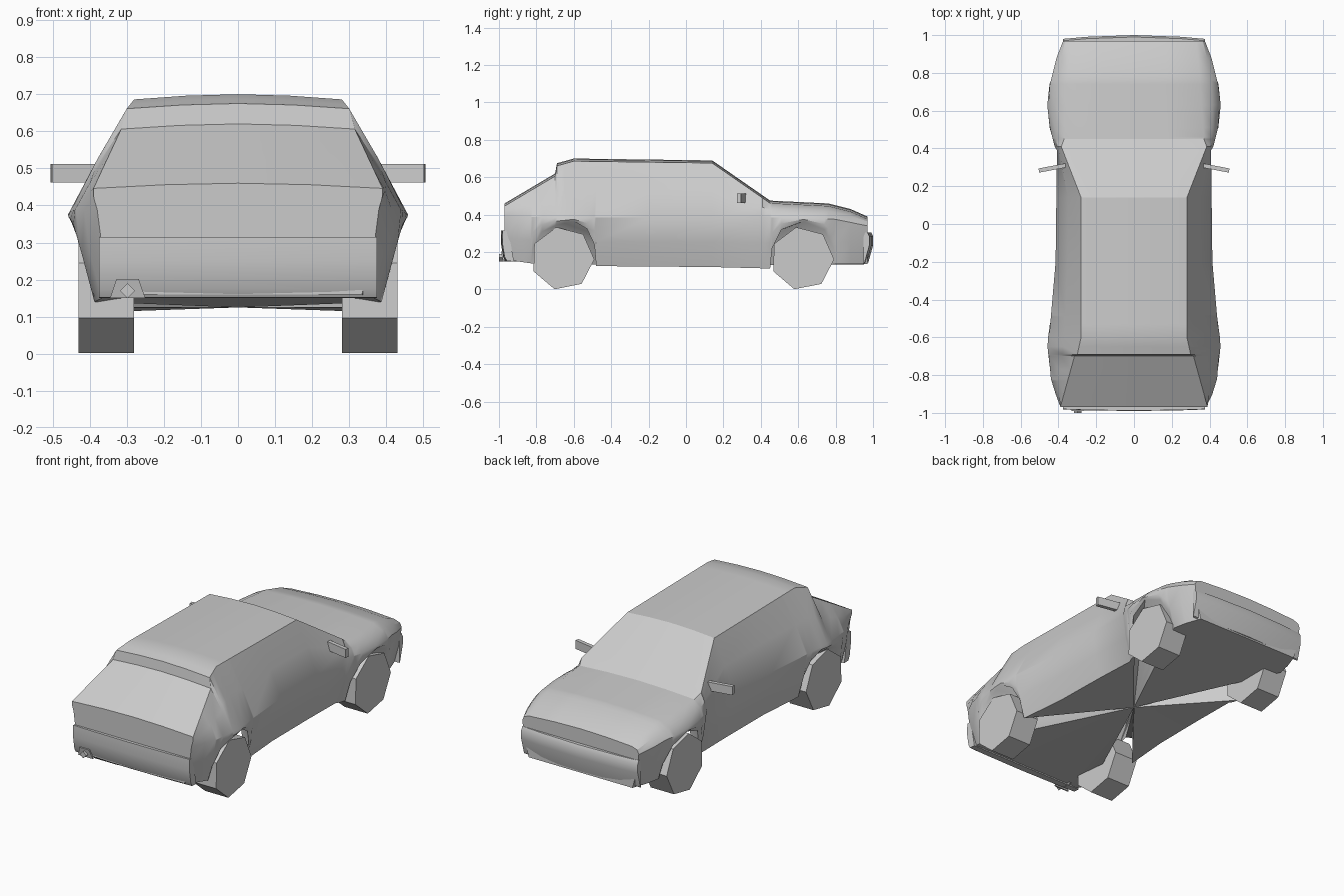
import bpy, bmesh, math
from mathutils import Matrix, Vector

cube = bpy.data.objects.get("Cube")
if cube:
    bpy.data.objects.remove(cube, do_unlink=True)

paint = bpy.data.materials.new("light_grey")
paint.use_nodes = True
grey = (0.6, 0.6, 0.6, 1)
paint.diffuse_color = grey
paint.node_tree.nodes["Principled BSDF"].inputs["Base Color"].default_value = grey


def finish(name, bm, smooth=False):
    bmesh.ops.recalc_face_normals(bm, faces=bm.faces[:])
    mesh = bpy.data.meshes.new(name)
    bm.to_mesh(mesh)
    bm.free()
    mesh.materials.append(paint)
    obj = bpy.data.objects.new(name, mesh)
    bpy.context.collection.objects.link(obj)
    if smooth:
        bpy.ops.object.select_all(action='DESELECT')
        obj.select_set(True)
        bpy.context.view_layer.objects.active = obj
        bpy.ops.object.shade_smooth_by_angle(angle=math.radians(32))
    return obj


def loft(bm, sections):
    """Skin a row of equally long open or closed loops."""
    rows = [[bm.verts.new(p) for p in s] for s in sections]
    for a, b in zip(rows, rows[1:]):
        for i in range(len(a) - 1):
            bm.faces.new((a[i], a[i + 1], b[i + 1], b[i]))
    bm.faces.new(rows[0])
    bm.faces.new(rows[-1])
    return rows


def sample(curve, y):
    for (a, va), (b, vb) in zip(curve, curve[1:]):
        if y <= b:
            return va + (vb - va) * max(0, (y - a) / (b - a))
    return curve[-1][1]


# Body curves along y: ridge height, roof/hood edge, beltline, lower edge
ridge = [(-.97, .46), (-.70, .62), (-.69, .675), (-.60, .70), (.14, .69),
         (.45, .475), (.76, .46), (.88, .43), (.97, .39)]
edge = [(-.97, .39), (-.70, .315), (-.69, .30), (-.60, .28), (.14, .28),
        (.41, .385), (.45, .37), (.76, .35), (.97, .33)]
belt = [(-.97, .38), (-.90, .415), (-.82, .44), (-.65, .453), (-.49, .44),
        (-.20, .415), (.39, .408), (.41, .42), (.51, .445), (.63, .453),
        (.74, .445), (.88, .41), (.97, .375)]
belt_z = [(-.97, .39), (-.60, .385), (.63, .385), (.80, .375), (.97, .34)]
lower = [(-.97, .16), (-.83, .14), (-.82, .22), (-.77, .31), (-.69, .345),
         (-.60, .365), (-.53, .325), (-.49, .24), (-.48, .125), (.14, .12),
         (.45, .112), (.46, .22), (.51, .32), (.63, .365), (.74, .32),
         (.79, .22), (.80, .135), (.97, .135)]
stations = sorted({p[0] for c in (ridge, edge, belt, lower) for p in c})


def body_section(y):
    top, xe, xb = sample(ridge, y), sample(edge, y), sample(belt, y)
    zb, zo = sample(belt_z, y), sample(lower, y)
    ze = top - .014
    bulge = .012 if y > .42 else .004
    xo = xb - .2 * (zb - zo)
    half = [(xe, ze), ((xe + xb) / 2 + bulge, (ze + zb) / 2 + bulge / 2),
            (xb, zb), ((xo + xb) / 2 + .008, (zo + zb) / 2), (xo, zo)]
    crown = [(xe * .5, top - .004), (0, top), (-xe * .5, top - .004)]
    loop = half[::-1] + crown + [(-x, z) for x, z in half]
    return [(x, y, z) for x, z in loop]


bm = bmesh.new()
rows = loft(bm, [body_section(y) for y in stations])
# Floor fans from the centre out to the sills and wheel arches
hub = bm.verts.new((0, 0, .125))
outline = [r[0] for r in rows] + [r[-1] for r in reversed(rows)]
for a, b in zip(outline, outline[1:] + outline[:1]):
    bm.faces.new((hub, a, b))
finish("body", bm, True)


# Bumpers: a profile swept across the car with a bowed face
def bumper(name, profile, bow):
    bm = bmesh.new()
    sections = []
    for x in (-.375, -.25, 0, .25, .375):
        shift = bow * (x / .375) ** 2
        loop = [(x, y - (shift if abs(y) > .96 else 0), z) for y, z in profile]
        sections.append(loop)
    rows = loft(bm, sections)
    for a, b in zip(rows, rows[1:]):
        bm.faces.new((a[-1], a[0], b[0], b[-1]))
    finish(name, bm, True)


bumper("front_bumper", [(.95, .305), (.99, .305), (1.0, .285), (1.0, .235),
                        (.975, .145), (.95, .14)], .02)
bumper("rear_bumper", [(-.95, .315), (-.988, .315), (-.99, .25),
                       (-.978, .175), (-.965, .152), (-.92, .15)], -.008)

# Wheels: seven-sided drums
for end, y in (("front", .622), ("rear", -.66)):
    for side, s in (("left", 1), ("right", -1)):
        bm = bmesh.new()
        loops = []
        for x in (.28, .43):
            angles = [math.tau * i / 7 - .03 for i in range(7)]
            loops.append([bm.verts.new((s * x, y + .17 * math.cos(a),
                                        .166 + .17 * math.sin(a))) for a in angles])
        bm.faces.new(loops[0])
        bm.faces.new(loops[1])
        for i in range(7):
            j = (i + 1) % 7
            bm.faces.new((loops[0][i], loops[0][j], loops[1][j], loops[1][i]))
        finish(f"{end}_{side}_wheel", bm)


def box(name, centre, size, turn=0):
    bm = bmesh.new()
    place = Matrix.Translation(centre) @ Matrix.Rotation(turn, 4, 'Z')
    bmesh.ops.create_cube(bm, size=1, matrix=place @ Matrix.Diagonal((*size, 1)))
    return finish(name, bm)


# Door mirrors, swept slightly backwards
for side, s in (("left", 1), ("right", -1)):
    box(f"{side}_mirror", (s * .425, .298, .487), (.16, .022, .05), -s * .19)

# Exhaust: diamond pipe and its surround under the bumper
bm = bmesh.new()
pipe = Matrix.Translation((-.298, -.95, .17)) @ Matrix.Rotation(math.pi / 2, 4, 'X')
bmesh.ops.create_cone(bm, cap_ends=True, segments=4, radius1=.02, radius2=.02,
                      depth=.1, matrix=pipe)
finish("exhaust_pipe", bm)

bm = bmesh.new()
for x, z in ((-.345, .15), (-.25, .15), (-.268, .202), (-.328, .202)):
    bm.verts.new((x, -.978 - (z - .15) * .22, z))
face = bm.faces.new(bm.verts[:])
made = bmesh.ops.extrude_face_region(bm, geom=[face])["geom"]
bmesh.ops.translate(bm, vec=Vector((0, .008, 0)),
                    verts=[v for v in made if isinstance(v, bmesh.types.BMVert)])
finish("exhaust_surround", bm)
